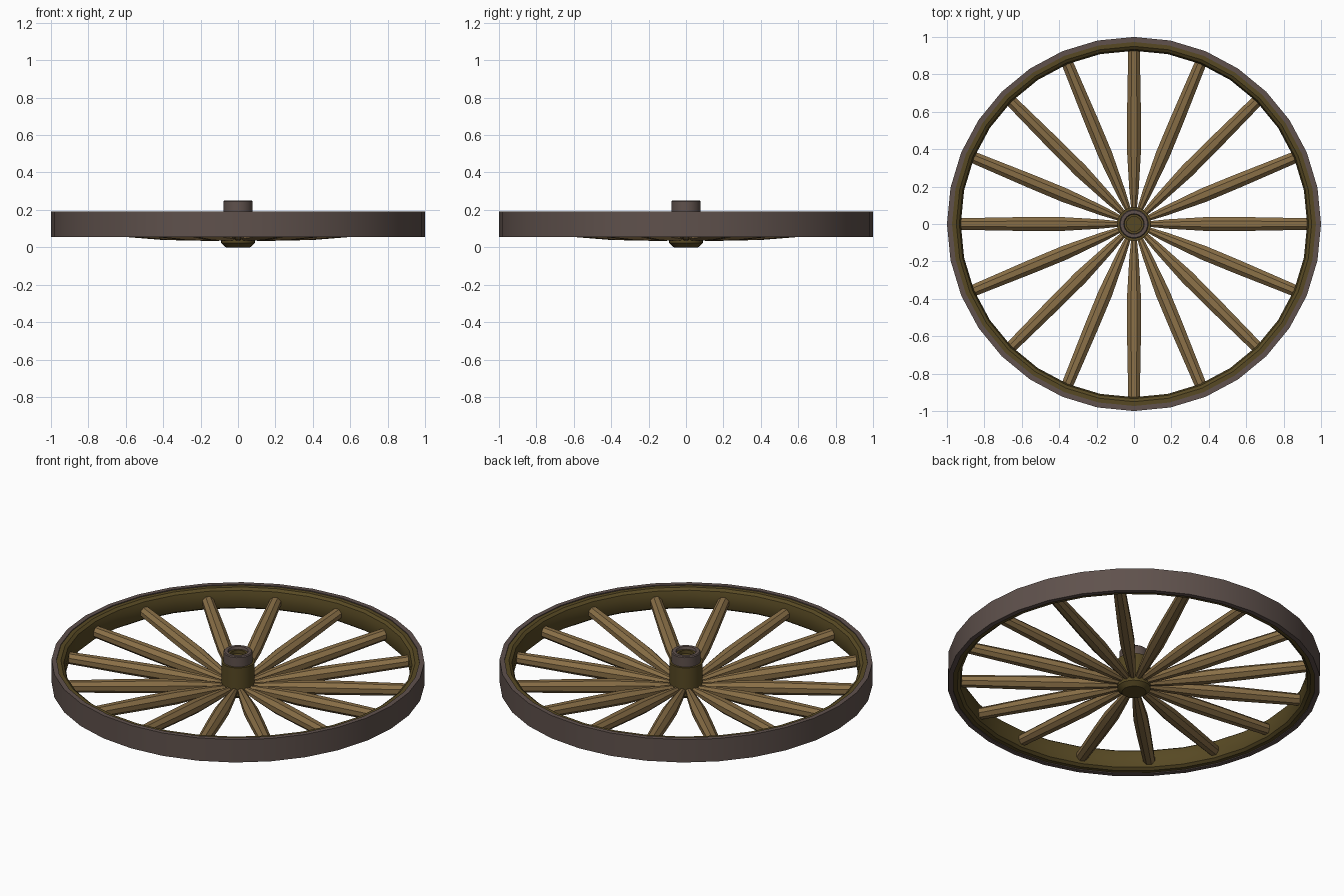
import bpy
import bmesh
from math import sin, cos, pi, radians
from mathutils import Vector

cube = bpy.data.objects.get("Cube")
if cube:
    bpy.data.objects.remove(cube, do_unlink=True)

SPOKES = 16


def material(name, rgb):
    mat = bpy.data.materials.new(name)
    mat.use_nodes = True
    mat.diffuse_color = (*rgb, 1)
    bsdf = next(n for n in mat.node_tree.nodes if n.type == 'BSDF_PRINCIPLED')
    bsdf.inputs["Base Color"].default_value = (*rgb, 1)
    return mat


iron = material("dark iron", (0.115, 0.083, 0.073))
dark_wood = material("dark olive wood", (0.095, 0.066, 0.017))
light_wood = material("light brown wood", (0.25, 0.158, 0.062))


def finish(name, bm, mat, angle):
    bmesh.ops.recalc_face_normals(bm, faces=bm.faces)
    mesh = bpy.data.meshes.new(name)
    bm.to_mesh(mesh)
    bm.free()
    mesh.materials.append(mat)
    obj = bpy.data.objects.new(name, mesh)
    bpy.context.collection.objects.link(obj)
    bpy.ops.object.select_all(action='DESELECT')
    obj.select_set(True)
    bpy.context.view_layer.objects.active = obj
    bpy.ops.object.shade_smooth_by_angle(angle=radians(angle))
    return obj


def lathe(name, profile, sides, mat, closed=False):
    """Turn a (radius, height) profile about z; open profiles touch the axis."""
    bm = bmesh.new()
    verts = [bm.verts.new((r, 0, z)) for r, z in profile]
    pairs = list(zip(verts, verts[1:]))
    if closed:
        pairs.append((verts[-1], verts[0]))
    edges = [bm.edges.new(p) for p in pairs]
    bmesh.ops.spin(bm, geom=verts + edges, cent=(0, 0, 0), axis=(0, 0, 1),
                   angle=2 * pi, steps=sides, use_merge=True)
    bmesh.ops.remove_doubles(bm, verts=bm.verts, dist=1e-4)
    return finish(name, bm, mat, 35)


# Rim: iron tyre around a wooden ring with a rounded inner side
lathe("iron_tyre", [(1, 0.055), (1, 0.19), (0.973, 0.19), (0.973, 0.055)],
      32, iron, closed=True)
lathe("wooden_rim", [(0.975, 0.06), (0.95, 0.06), (0.934, 0.072), (0.926, 0.1),
                     (0.926, 0.145), (0.934, 0.173), (0.95, 0.185), (0.975, 0.185)],
      32, dark_wood, closed=True)

# Hub: turned wooden barrel with an iron collar and a recessed axle socket
lathe("wooden_hub", [(0, 0), (0.065, 0), (0.09, 0.022), (0.09, 0.19),
                     (0.06, 0.19), (0.06, 0.235), (0.04, 0.235), (0.04, 0.215),
                     (0, 0.215)], 24, dark_wood)
lathe("hub_collar", [(0.078, 0.188), (0.078, 0.245), (0.073, 0.25),
                     (0.055, 0.25), (0.052, 0.245), (0.052, 0.188)],
      24, iron, closed=True)

# Spokes: eight-sided, swelling towards the middle, dished up to the rim
# Each section is radius, half width, half depth
SECTIONS = [(0.07, 0.014, 0.014), (0.18, 0.025, 0.024), (0.4, 0.038, 0.036),
            (0.6, 0.037, 0.035), (0.928, 0.031, 0.03)]


def spoke(index):
    turn = 2 * pi * index / SPOKES
    out = Vector((cos(turn), sin(turn), 0))
    side = Vector((-sin(turn), cos(turn), 0))
    up = Vector((0, 0, 1))
    bm = bmesh.new()
    rings = []
    for r, width, depth in SECTIONS:
        centre = out * r + up * (0.045 + 0.075 * r)
        ring = []
        for k in range(8):
            a = 2 * pi * (k + 0.5) / 8
            # Scale so that the flats, not the corners, meet the half sizes
            s = 1 / cos(pi / 8)
            ring.append(bm.verts.new(centre + side * (width * s * cos(a))
                                     + up * (depth * s * sin(a))))
        rings.append(ring)
    for a, b in zip(rings, rings[1:]):
        for k in range(8):
            n = (k + 1) % 8
            bm.faces.new((a[k], a[n], b[n], b[k]))
    bm.faces.new(rings[0])
    bm.faces.new(rings[-1])
    finish(f"spoke_{index + 1}", bm, light_wood, 20)


for i in range(SPOKES):
    spoke(i)
